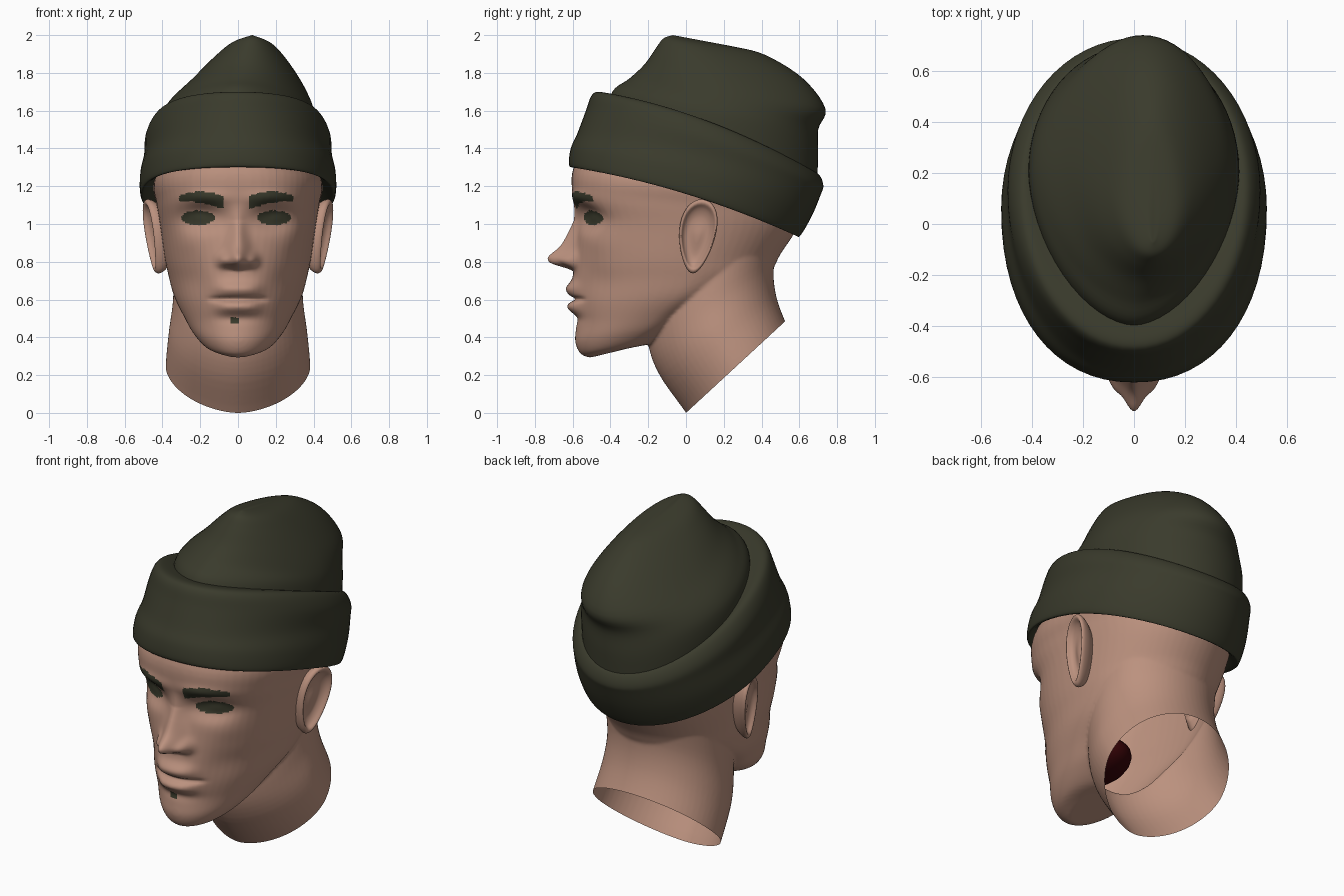
import bpy, bmesh, math
from mathutils import Vector

if "Cube" in bpy.data.objects:
    bpy.data.objects.remove(bpy.data.objects["Cube"])


def material(name, r, g, b):
    m = bpy.data.materials.new(name)
    m.diffuse_color = (r, g, b, 1)
    m.use_nodes = True
    m.node_tree.nodes["Principled BSDF"].inputs["Base Color"].default_value = m.diffuse_color
    return m


SKIN = material("skin", 0.50, 0.285, 0.21)
OLIVE = material("dark olive", 0.042, 0.043, 0.025)
MAROON = material("dark maroon", 0.036, 0.001, 0.002)


def curve_rows(rows, steps):
    """Catmull-Rom interpolation between section rows."""
    out = []
    for i in range(len(rows) - 1):
        p = [rows[max(0, min(len(rows) - 1, i + k))] for k in (-1, 0, 1, 2)]
        for s in range(steps):
            t = s / steps
            out.append([0.5 * (2 * b + (c - a) * t + (2 * a - 5 * b + 4 * c - d) * t * t
                               + (3 * b - a - 3 * c + d) * t ** 3)
                        for a, b, c, d in zip(*p)])
    return out + [list(rows[-1])]


def section(row, sides=64):
    """Tilted oval: front y/z, back y/z, half width, widest place, x shift, bow, front squareness."""
    yf, zf, yb, zb, w, f, dx, bow, power = row
    pts = []
    for i in range(sides):
        t = 2 * math.pi * i / sides
        c, s = -math.cos(t), math.sin(t)
        e = 2 / power if c < 0 else 1
        cc = abs(c) ** e
        ss = math.copysign(abs(s) ** e, s)
        u = f - f * cc if c < 0 else f + (1 - f) * cc
        pts.append((dx + w * ss, yf + (yb - yf) * u,
                    zf + (zb - zf) * u + bow * 4 * u * (1 - u)))
    return pts


def skin_rings(name, rings, mat):
    bm = bmesh.new()
    vs = [[bm.verts.new(p) for p in r] for r in rings]
    n = len(rings[0])
    for a, b in zip(vs, vs[1:]):
        for i in range(n):
            j = (i + 1) % n
            bm.faces.new((a[i], a[j], b[j], b[i]))
    bm.faces.new(vs[0])
    bm.faces.new(vs[-1])
    bmesh.ops.recalc_face_normals(bm, faces=bm.faces)
    me = bpy.data.meshes.new(name)
    bm.to_mesh(me)
    bm.free()
    me.materials.append(mat)
    me.shade_smooth()
    ob = bpy.data.objects.new(name, me)
    bpy.context.collection.objects.link(ob)
    return ob


def loft(name, rows, mat, steps=5):
    return skin_rings(name, [section(r) for r in curve_rows(rows, steps)], mat)


# Skull and jaw
skull = loft("skull", [
    (-.51, .292, -.25, .355, .085, .5, 0, 0, 2),
    (-.56, .315, -.15, .375, .165, .55, 0, 0, 2),
    (-.587, .38, -.02, .45, .235, .6, 0, 0, 2),
    (-.582, .47, .10, .54, .287, .62, 0, 0, 2),
    (-.597, .58, .28, .64, .338, .62, 0, 0, 2),
    (-.60, .70, .44, .74, .367, .58, 0, 0, 2.05),
    (-.59, .80, .50, .84, .388, .55, 0, 0, 2.15),
    (-.575, 1.0, .585, .97, .412, .53, 0, 0, 2.4),
    (-.60, 1.15, .61, 1.05, .43, .52, 0, 0, 2.55),
    (-.595, 1.30, .60, 1.15, .445, .52, 0, 0, 2.4),
    (-.48, 1.50, .60, 1.32, .36, .52, 0, 0, 2.2),
    (-.28, 1.60, .45, 1.46, .2, .52, 0, 0, 2)], SKIN)

# Neck, longer than needed and cut later
neck = loft("neck", [
    (.07, -.12, .585, .38, .38, .5, 0, 0, 1.75),
    (0, 0, .525, .485, .383, .5, 0, 0, 1.75),
    (-.14, .20, .475, .63, .367, .5, 0, 0, 1.8),
    (-.20, .37, .465, .78, .345, .52, 0, 0, 1.9),
    (-.20, .60, .50, .95, .34, .52, 0, 0, 2)], SKIN)

# Fuse skull and neck into one smooth skin
bm = bmesh.new()
for part in (skull, neck):
    bm.from_mesh(part.data)
    bpy.data.objects.remove(part)
me = bpy.data.meshes.new("raw_head")
bm.to_mesh(me)
bm.free()
raw = bpy.data.objects.new("raw_head", me)
bpy.context.collection.objects.link(raw)
rm = raw.modifiers.new("fuse", 'REMESH')
rm.mode = 'VOXEL'
rm.voxel_size = 0.009
sm = raw.modifiers.new("soften", 'SMOOTH')
sm.factor = 0.5
sm.iterations = 7
dg = bpy.context.evaluated_depsgraph_get()
head_mesh = bpy.data.meshes.new_from_object(raw.evaluated_get(dg))
bpy.data.objects.remove(raw)


def bell(v, centre, size):
    return math.exp(-((v - centre) / size) ** 2)


def ramp(v, lo, hi):
    t = max(0, min(1, (v - lo) / (hi - lo)))
    return t * t * (3 - 2 * t)


def relief(x, z):
    """Forward push of the face: nose, lips, sockets, brow, chin."""
    a = abs(x)
    h = 0.0
    if z > .72:
        # Nose ridge with a rounded tip and two wings
        ridge = (.108 - .088 * max(0, min(1, (z - .82) / .2))) * (1 - ramp(z, 1.0, 1.12))
        wide = .06 - .02 * ramp(z, .85, 1.0)
        h += ridge * ramp(z, .745 + .1 * a, .80) * math.exp(-abs(x / wide) ** 2)
        h += .038 * bell(z, .822, .042) * bell(a, 0, .05)
        h += .045 * bell(a, .078, .032) * bell(z, .808, .036)
    h += .036 * bell(z, .655, .04) * math.exp(-(a / .12) ** 4)
    h += .034 * bell(z, .56, .036) * math.exp(-(a / .115) ** 4)
    h -= .026 * bell(z, .602, .014) * math.exp(-(a / .145) ** 6)
    h -= .012 * bell(z, .5, .03) * bell(a, 0, .12)
    h -= .085 * bell(a, .195, .10) * bell(z, 1.035, .06)
    h += .04 * bell(a, .2, .07) * bell(z, 1.03, .038)
    h += .014 * bell(a, .17, .12) * bell(z, 1.14, .035)
    h += .008 * bell(a, .27, .07) * bell(z, .9, .06)
    h -= .012 * bell(a, .24, .07) * bell(z, .7, .08)
    return h


def painted(p):
    """Eyes, eyebrows and the small chin patch."""
    if p.y > -.25:
        return False
    a = abs(p.x + .01)
    eye = ((a - .202) / .088) ** 2 + ((p.z - 1.033) / .039) ** 2 < 1
    k = (a - .065) / .237
    brow = 0 < k < 1 and abs(p.z - 1.113 - .03 * math.sin(2.4 * k)) < .035 - .019 * k * k
    patch = abs(p.x + .018) < .018 and abs(p.z - .49) < .015
    return eye or brow or patch


# Sculpt the face, cut the neck open on a slant, colour the details
head_mesh.materials.clear()
head_mesh.materials.append(SKIN)
head_mesh.materials.append(OLIVE)
bm = bmesh.new()
bm.from_mesh(head_mesh)
for v in bm.verts:
    if v.co.y < -.2:
        v.co.y -= relief(v.co.x, v.co.z)
bmesh.ops.bisect_plane(bm, geom=bm.verts[:] + bm.edges[:] + bm.faces[:], plane_co=(0, 0, 0),
                       plane_no=Vector((0, .485, -.525)).normalized(), clear_outer=True)
for f in bm.faces:
    f.smooth = True
    f.material_index = 1 if painted(f.calc_center_median()) else 0
bm.to_mesh(head_mesh)
bm.free()
head = bpy.data.objects.new("head", head_mesh)
bpy.context.collection.objects.link(head)

# Mouth interior, seen only through the open neck
rings = [[(.16 * math.sin(p) * math.cos(t), -.31 + .22 * math.sin(p) * math.sin(t),
           .58 + .11 * math.cos(p)) for t in [math.tau * i / 24 for i in range(24)]]
         for p in [.1 + (math.pi - .2) * j / 10 for j in range(11)]]
skin_rings("mouth_interior", rings, MAROON)

# Ears: rim, bowl and lobe, mirrored
EAR = [(.6, -.1), (.9, -.05), (1, -.015), (.97, .005), (.88, .008), (.75, -.014), (.5, -.028), (.1, -.02)]
for side, label in ((1, "left_ear"), (-1, "right_ear")):
    rings = []
    for scale, h in curve_rows(EAR, 3):
        ring = []
        for i in range(36):
            t = math.tau * i / 36
            z = .935 + scale * .196 * math.cos(t)
            y = .06 + scale * (.024 * math.cos(t) + (.096 + .026 * math.cos(t)) * math.sin(t))
            ring.append((side * (.412 + .25 * (y + .04) + .11 * (z - .74) + h), y, z))
        rings.append(ring)
    skin_rings(label, rings, SKIN)

# Hat crown with its off-centre ridge
loft("hat_crown", [
    (-.43, 1.55, .69, 1.15, .41, .55, 0, .03, 1.8),
    (-.39, 1.70, .70, 1.36, .412, .55, 0, .02, 1.75),
    (-.30, 1.77, .70, 1.50, .385, .54, .01, 0, 1.75),
    (-.22, 1.845, .738, 1.61, .305, .5, .04, 0, 1.9),
    (-.16, 1.93, .62, 1.77, .20, .45, .06, 0, 2),
    (-.12, 1.982, .42, 1.895, .11, .4, .07, 0, 2),
    (-.07, 2.0, .25, 1.94, .02, .4, .075, 0, 2)], OLIVE)

# Turned-up hat cuff
loft("hat_cuff", [
    (-.55, 1.36, .53, 1.01, .42, .54, 0, .045, 2.4),
    (-.595, 1.305, .585, .94, .49, .54, 0, .045, 2.3),
    (-.62, 1.315, .61, .945, .517, .54, 0, .045, 2.2),
    (-.61, 1.40, .67, 1.05, .518, .54, 0, .05, 2.15),
    (-.575, 1.48, .715, 1.16, .498, .54, 0, .05, 2.1),
    (-.53, 1.60, .727, 1.20, .492, .53, 0, .06, 2),
    (-.50, 1.68, .715, 1.245, .465, .53, 0, .06, 2),
    (-.46, 1.70, .69, 1.27, .43, .53, 0, .06, 2),
    (-.38, 1.68, .65, 1.25, .38, .53, 0, .06, 2)], OLIVE)
